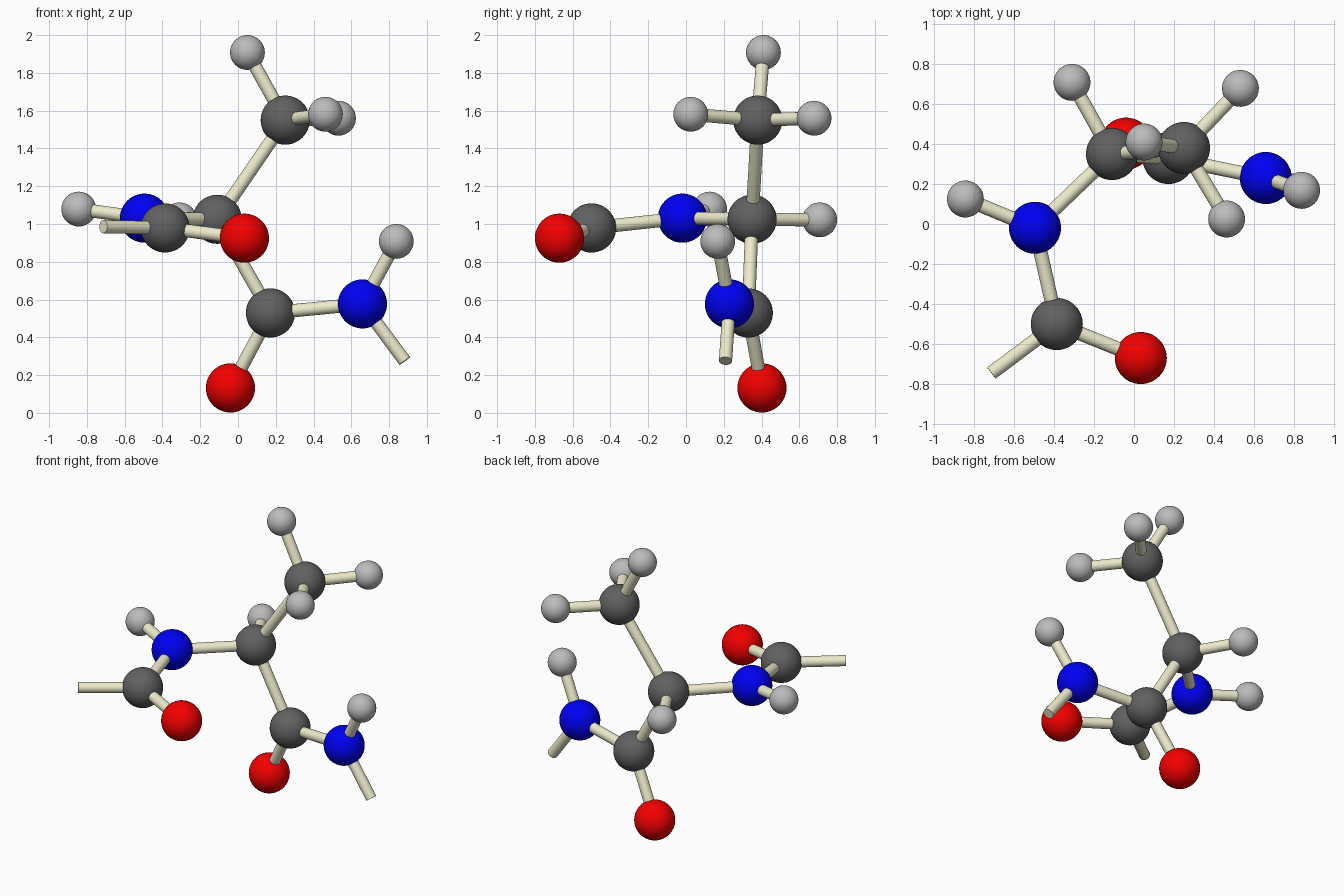
import bpy
from mathutils import Vector

if "Cube" in bpy.data.objects:
    bpy.data.objects.remove(bpy.data.objects["Cube"])


def material(name, colour):
    m = bpy.data.materials.new(name)
    m.diffuse_color = (*colour, 1)
    m.use_nodes = True
    m.node_tree.nodes["Principled BSDF"].inputs["Base Color"].default_value = m.diffuse_color
    return m


MATS = {
    "carbon": material("dark_grey", (0.12, 0.12, 0.12)),
    "nitrogen": material("blue", (0.0, 0.0, 0.9)),
    "oxygen": material("red", (0.9, 0.0, 0.0)),
    "hydrogen": material("light_grey", (0.5, 0.5, 0.5)),
    "bond": material("cream", (0.85, 0.83, 0.6)),
}
RADIUS = {"carbon": 0.13, "nitrogen": 0.13, "oxygen": 0.13, "hydrogen": 0.092}
BOND_R = 0.035

# Atom centres
ATOMS = {
    "carbon_methyl": (0.25, 0.38, 1.55),
    "hydrogen_methyl_top": (0.05, 0.41, 1.908),
    "hydrogen_methyl_front": (0.463, 0.025, 1.581),
    "hydrogen_methyl_back": (0.532, 0.678, 1.56),
    "carbon_centre": (-0.11, 0.35, 1.025),
    "hydrogen_centre": (-0.31, 0.708, 1.022),
    "nitrogen_left": (-0.495, -0.019, 1.031),
    "hydrogen_left": (-0.843, 0.125, 1.079),
    "carbon_left": (-0.386, -0.5, 0.979),
    "oxygen_left": (0.034, -0.67, 0.925),
    "carbon_right": (0.172, 0.33, 0.529),
    "oxygen_right": (-0.04, 0.402, 0.132),
    "nitrogen_right": (0.659, 0.23, 0.577),
    "hydrogen_right": (0.838, 0.168, 0.908),
}
# Open ends of the chain
ENDS = {"end_left": (-0.713, -0.745, 0.986), "end_right": (0.883, 0.209, 0.275)}

BONDS = [
    ("carbon_methyl", "hydrogen_methyl_top"),
    ("carbon_methyl", "hydrogen_methyl_front"),
    ("carbon_methyl", "hydrogen_methyl_back"),
    ("carbon_methyl", "carbon_centre"),
    ("carbon_centre", "hydrogen_centre"),
    ("carbon_centre", "nitrogen_left"),
    ("nitrogen_left", "hydrogen_left"),
    ("nitrogen_left", "carbon_left"),
    ("carbon_left", "oxygen_left"),
    ("carbon_left", "end_left"),
    ("carbon_centre", "carbon_right"),
    ("carbon_right", "oxygen_right"),
    ("carbon_right", "nitrogen_right"),
    ("nitrogen_right", "hydrogen_right"),
    ("nitrogen_right", "end_right"),
]


def finish(name, mat):
    ob = bpy.context.object
    ob.name = name
    ob.data.materials.append(MATS[mat])
    bpy.ops.object.shade_smooth_by_angle()


# Atoms: smooth balls
for name, pos in ATOMS.items():
    kind = name.split("_")[0]
    bpy.ops.mesh.primitive_uv_sphere_add(segments=48, ring_count=24,
                                         radius=RADIUS[kind], location=pos)
    finish(name, kind)

# Bonds: rods running between atom centres
points = {k: Vector(v) for k, v in {**ATOMS, **ENDS}.items()}
for a, b in BONDS:
    d = points[b] - points[a]
    bpy.ops.mesh.primitive_cylinder_add(
        vertices=32, radius=BOND_R, depth=d.length,
        location=(points[a] + points[b]) / 2,
        rotation=d.to_track_quat('Z', 'Y').to_euler())
    finish(f"bond_{a}_to_{b}", "bond")
